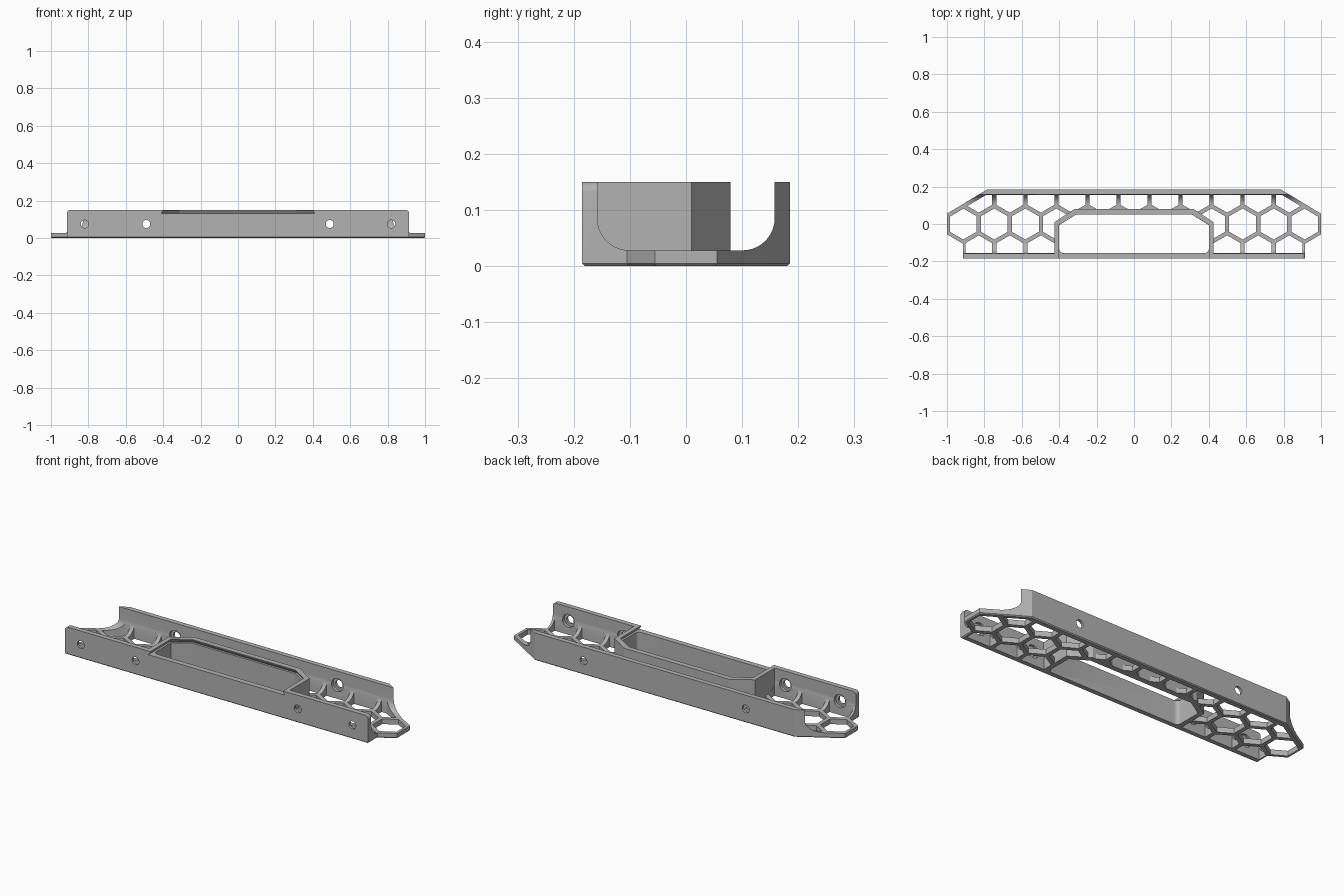
import bpy, bmesh, math
from math import cos, sin, pi, radians

if "Cube" in bpy.data.objects:
    bpy.data.objects.remove(bpy.data.objects["Cube"])

H, WALL, FLOOR, DEPTH = 0.15, 0.158, 0.028, 0.185
PITCH = 0.166

grey = bpy.data.materials.new("matte grey")
grey.diffuse_color = (0.45, 0.45, 0.45, 1)
grey.use_nodes = True
grey.node_tree.nodes["Principled BSDF"].inputs["Base Color"].default_value = grey.diffuse_color


def add_loft(bm, rings):
    """Closed solid through rings of equal point count."""
    loops = [[bm.verts.new(p) for p in r] for r in rings]
    for a, b in zip(loops, loops[1:]):
        for i in range(len(a)):
            j = (i + 1) % len(a)
            bm.faces.new((a[i], a[j], b[j], b[i]))
    bm.faces.new(loops[0][::-1])
    bm.faces.new(loops[-1])


def make(name, solids):
    bm = bmesh.new()
    for rings in solids:
        add_loft(bm, rings)
    bmesh.ops.recalc_face_normals(bm, faces=bm.faces)
    me = bpy.data.meshes.new(name)
    bm.to_mesh(me)
    bm.free()
    me.materials.append(grey)
    ob = bpy.data.objects.new(name, me)
    bpy.context.collection.objects.link(ob)
    return ob


def flat(poly, z):
    return [(x, y, z) for x, y in poly]


def prism(poly, z0, z1):
    return [flat(poly, z0), flat(poly, z1)]


def boolean(target, tool, op):
    m = target.modifiers.new(op, 'BOOLEAN')
    m.operation, m.solver, m.object = op, 'EXACT', tool
    bpy.context.view_layer.objects.active = target
    bpy.ops.object.modifier_apply(modifier=m.name)
    bpy.data.objects.remove(tool, do_unlink=True)


def mirror_x(half):
    return half + [(-x, y) for x, y in reversed(half)]


def clip(poly, nx, ny, d):
    """Keep the part of a convex polygon where nx*x + ny*y <= d."""
    out = []
    for (ax, ay), (bx, by) in zip(poly, poly[1:] + poly[:1]):
        a, b = nx * ax + ny * ay - d, nx * bx + ny * by - d
        if a <= 0:
            out.append((ax, ay))
        if a * b < 0:
            t = a / (a - b)
            out.append((ax + t * (bx - ax), ay + t * (by - ay)))
    return out


# Channel section: floor and two walls joined by round fillets
R = 0.057
arc = [(WALL - R + R * cos(radians(a)), FLOOR + R + R * sin(radians(a)))
       for a in range(0, -91, -9)]
half = [(DEPTH, 0), (DEPTH, H), (WALL, H)] + arc
section = mirror_x(half)
tray = make("bracket_tray", [[[(x, y, z) for y, z in section] for x in (-1.1, 1.1)]])

# Plan outline with a small bottom chamfer
P, Q = (1.0, 0.055), (0.785, DEPTH)


def outline(c):
    return mirror_x([(0.915 - c, -DEPTH + c), (0.915 - c, -0.105 + c * 0.5),
                     (1 - c, -0.055 + c * 0.5), (1 - c, P[1] - c * 0.5),
                     (Q[0] - c * 0.5, DEPTH - c)])


boolean(tray, make("plan", [[flat(outline(0.005), 0), flat(outline(0), 0.005),
                             flat(outline(0), 0.3)]]), 'INTERSECT')

# Honeycomb openings, clipped to leave walls and slanted rims
nx, ny = Q[1] - P[1], P[0] - Q[0]
n = math.hypot(nx, ny)
nx, ny = nx / n, ny / n
rim = nx * P[0] + ny * P[1] - 0.022
rows = [(0, [0.5 * PITCH * k for k in (5, 7, 9, 11)]),
        (0.866 * PITCH, [PITCH * k for k in range(6)]),
        (-0.866 * PITCH, [PITCH * k for k in (3, 4, 5)])]
cells = []
for cy, xs in rows:
    for cx in sorted({s * x for x in xs for s in (-1, 1)}):
        hexagon = [(cx + 0.083 * cos(pi / 6 + k * pi / 3),
                    cy + 0.083 * sin(pi / 6 + k * pi / 3)) for k in range(6)]
        for a, b, d in ((0, 1, WALL - 0.002), (0, -1, WALL - 0.002),
                        (nx, ny, rim), (-nx, ny, rim)):
            hexagon = clip(hexagon, a, b, d)
        if len(hexagon) > 2:
            cells.append(prism(hexagon, -0.1, 0.3))
boolean(tray, make("honeycomb", cells), 'DIFFERENCE')

# Screw holes with wide counterbores on the inner side
screws = []
for s, xs in ((-1, (0.82, 0.49)), (1, (0.49,))):
    for x in xs:
        for cx in (x, -x):
            screws.append([[(cx + r * cos(k * pi / 12), s * y, 0.075 + r * sin(k * pi / 12))
                            for k in range(24)]
                           for y, r in ((0.22, 0.021), (0.172, 0.021),
                                        (0.172, 0.035), (0.10, 0.035))])
boolean(tray, make("screws", screws), 'DIFFERENCE')

# Central pocket: solid block, then a through opening with rounded front corners
block = mirror_x([(0.425, -0.172), (0.425, 0.01), (0.32, 0.079)])
boolean(tray, make("pocket_block", [prism(block, 0, H)]), 'UNION')
corner = [(0.378 + 0.022 * cos(radians(a)), -0.133 + 0.022 * sin(radians(a)))
          for a in range(-90, 1, 15)]
opening = mirror_x(corner + [(0.40, -0.006), (0.31, 0.05)])
boolean(tray, make("pocket_opening", [prism(opening, -0.1, 0.3)]), 'DIFFERENCE')


# Dovetail slide for a lid, open through the front wall
def slide(o):
    return mirror_x([(0.40 + o, -0.3), (0.40 + o, -0.006 + o * 0.5), (0.31 + o * 0.5, 0.05 + o)])


boolean(tray, make("lid_slide", [[flat(slide(0.012), 0.13), flat(slide(0.0005), 0.147),
                                  flat(slide(0.0005), 0.3)]]), 'DIFFERENCE')

# Rounded upper ends of the front wall
r = 0.018
wedges = []
for s in (-1, 1):
    prof = [(s * 0.93, H + 0.02), (s * (0.915 - r), H + 0.02)]
    prof += [(s * (0.915 - r + r * sin(radians(a))), H - r + r * cos(radians(a)))
             for a in range(0, 91, 15)] + [(s * 0.93, H - r)]
    wedges.append([[(x, y, z) for x, z in prof] for y in (-0.25, -0.12)])
boolean(tray, make("end_rounding", wedges), 'DIFFERENCE')

# Clean shading
for ob in bpy.context.selected_objects:
    ob.select_set(False)
tray.select_set(True)
bpy.context.view_layer.objects.active = tray
bpy.ops.object.shade_smooth_by_angle(angle=radians(25))
